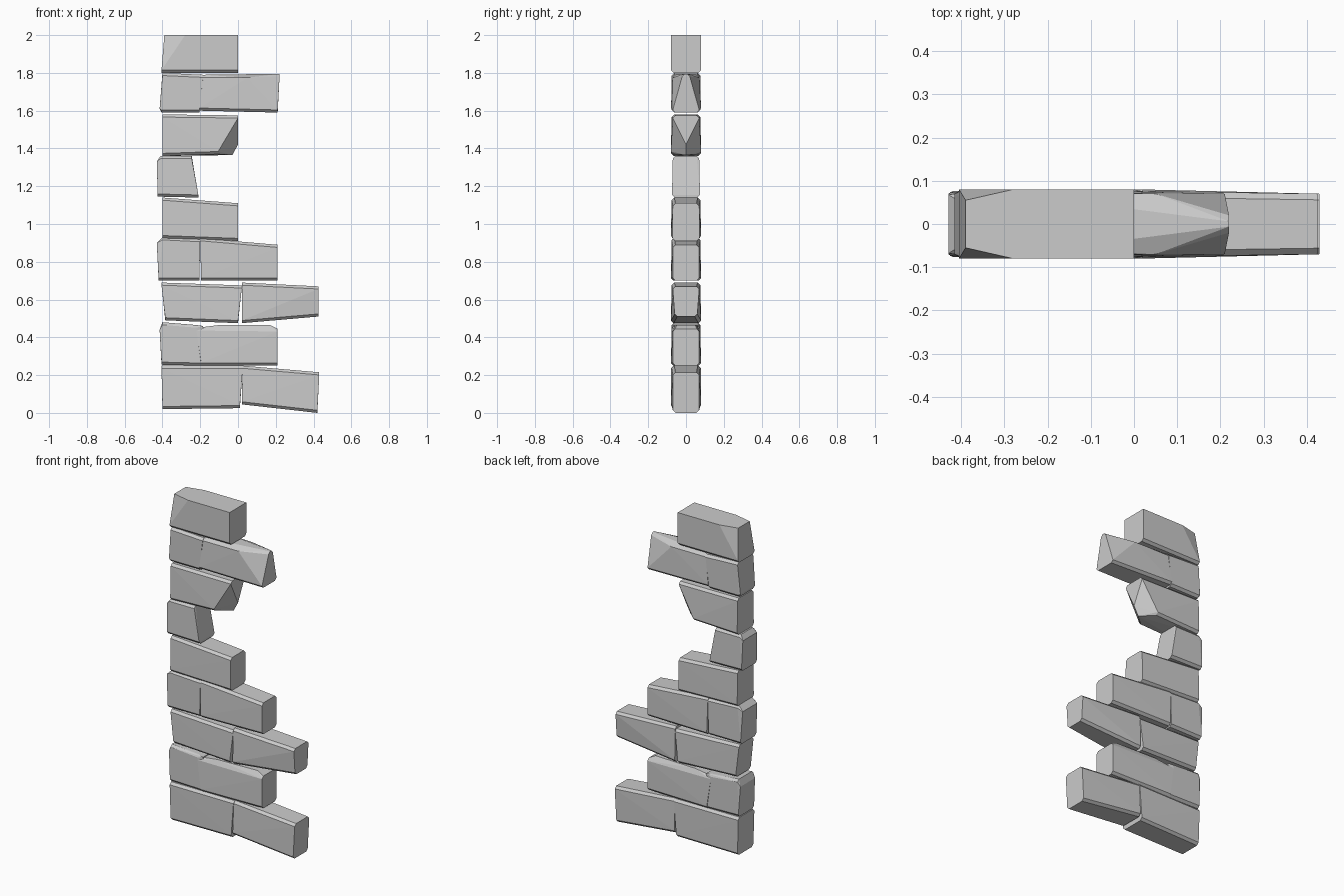
import bpy, bmesh

if "Cube" in bpy.data.objects:
    bpy.data.objects.remove(bpy.data.objects["Cube"])


def brick(name, bl, br, tr, tl, depth=(.076, .076, .076, .076), extra=(), low=.014, high=.014):
    """Chipped stone: hull of a front outline with worn long edges.
    Corners are (x, z); depth is the half thickness at each corner; extra points are mirrored in y."""
    bm = bmesh.new()
    for i, ((x, z), d) in enumerate(zip((bl, br, tr, tl), depth)):
        dz = low if i < 2 else -high
        for s in (-1, 1):
            bm.verts.new((x, s * d, z + dz))
            if dz:
                bm.verts.new((x, s * max(d - .014, .006), z))
    for x, y, z in extra:
        for s in ((-1, 1) if y else (1,)):
            bm.verts.new((x, s * y, z))
    res = bmesh.ops.convex_hull(bm, input=bm.verts[:])
    junk = {v for v in res["geom_interior"] + res["geom_unused"] if isinstance(v, bmesh.types.BMVert)}
    bmesh.ops.delete(bm, geom=list(junk), context='VERTS')
    bmesh.ops.recalc_face_normals(bm, faces=bm.faces[:])
    me = bpy.data.meshes.new(name)
    bm.to_mesh(me)
    bm.free()
    ob = bpy.data.objects.new(name, me)
    bpy.context.collection.objects.link(ob)
    return ob


right_end = (.08, .07, .07, .076)

# Course 1 and 2 (base)
brick("course1_left", (-.40, .02), (.01, .025), (.025, .25), (-.405, .25), (.076, .08, .08, .078))
brick("course1_right", (.02, .045), (.42, 0), (.43, .215), (.025, .25), right_end)
brick("course2_left", (-.405, .255), (-.195, .25), (-.22, .465), (-.40, .48),
      extra=[(-.415, .07, .44), (-.185, .07, .46)])
brick("course2_right", (-.195, .25), (.21, .25), (.21, .445), (-.22, .45), right_end,
      extra=[(-.1, .06, .465), (.17, .05, .465)])

# Course 3 and 4
brick("course3_left", (-.385, .49), (0, .475), (.02, .675), (-.405, .69), (.072, .08, .076, .07))
brick("course3_right", (.02, .475), (.425, .51), (.425, .67), (.02, .69), (.08, .06, .07, .076))
brick("course4_left", (-.42, .70), (-.205, .70), (-.20, .92), (-.40, .93), extra=[(-.43, .07, .90)])
brick("course4_right", (-.195, .70), (.21, .70), (.21, .89), (-.20, .925), right_end)

# Course 5 and 6 (narrow waist)
brick("course5", (-.40, .925), (0, .91), (0, 1.11), (-.40, 1.14), (.08, .072, .07, .076))
brick("course6", (-.425, 1.145), (-.21, 1.14), (-.245, 1.36), (-.41, 1.36),
      (.074, .074, .07, .07), extra=[(-.43, .068, 1.33)])

# Course 7, end broken to a point
brick("course7_broken", (-.40, 1.36), (-.105, 1.37), (0, 1.575), (-.40, 1.58), (.08, .08, .07, .076),
      extra=[(-.03, 0, 1.365), (0, 0, 1.42)])

# Course 8, end worn to a ridge
brick("course8_left", (-.405, 1.59), (-.205, 1.59), (-.185, 1.79), (-.40, 1.80), extra=[(-.415, .07, 1.61)])
brick("course8_right", (-.205, 1.60), (.21, 1.59), (.22, 1.795), (-.185, 1.79), (.08, .07, .02, .072),
      extra=[(.05, .07, 1.775)])

# Course 9 (cap), left end tapered
brick("course9_cap", (-.405, 1.80), (0, 1.80), (0, 2), (-.39, 2), (.08, .08, .08, .055),
      extra=[(-.28, .08, 2)], high=0)
